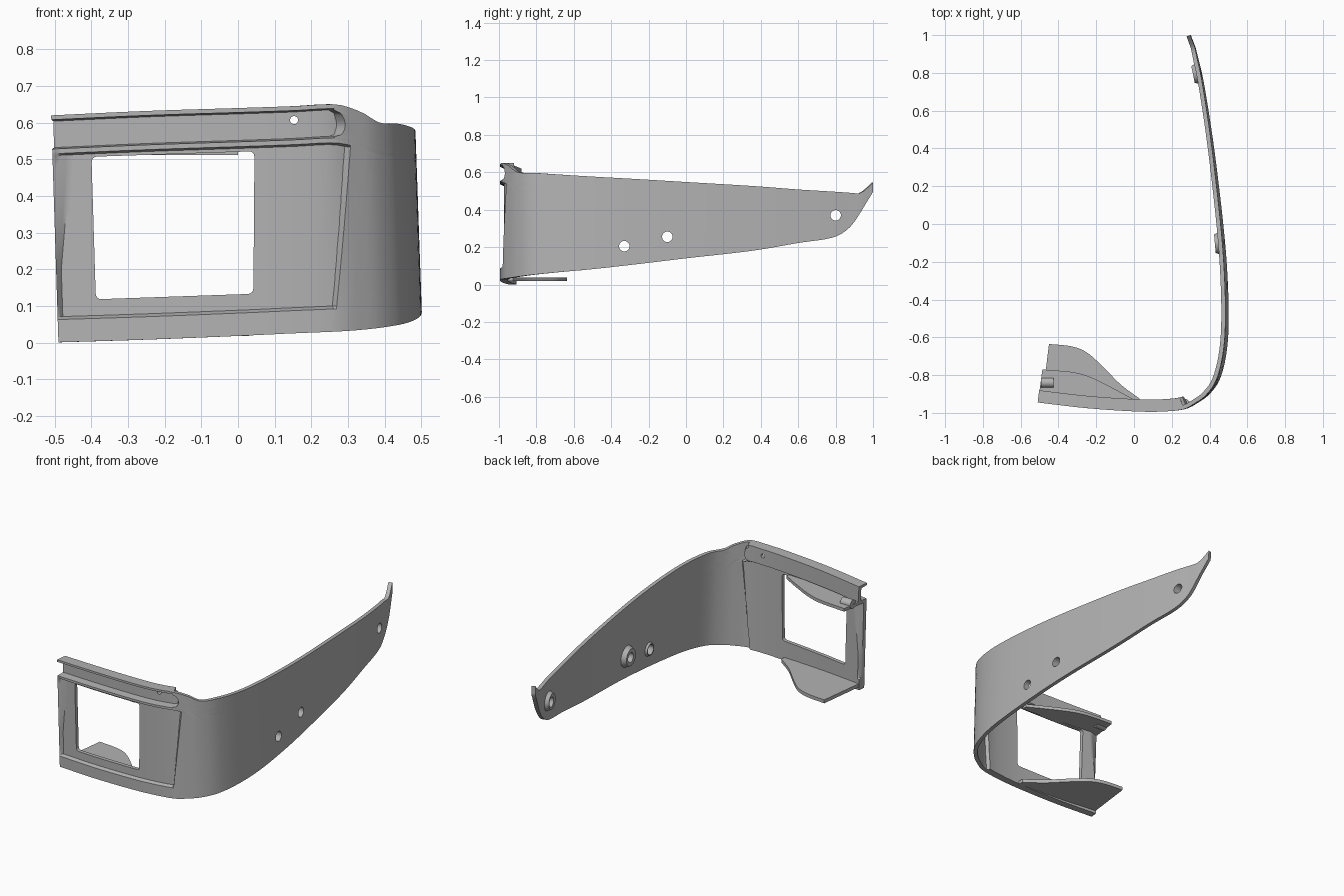
import bpy, bmesh, math
from mathutils import Vector

if "Cube" in bpy.data.objects:
    bpy.data.objects.remove(bpy.data.objects["Cube"])

grey = bpy.data.materials.new("primer_grey")
grey.use_nodes = True
grey.diffuse_color = (0.45, 0.45, 0.45, 1)
grey.node_tree.nodes["Principled BSDF"].inputs["Base Color"].default_value = grey.diffuse_color


def finish(bm, name):
    bmesh.ops.recalc_face_normals(bm, faces=bm.faces)
    mesh = bpy.data.meshes.new(name)
    bm.to_mesh(mesh)
    bm.free()
    mesh.materials.append(grey)
    obj = bpy.data.objects.new(name, mesh)
    bpy.context.collection.objects.link(obj)
    return obj


def select(obj):
    bpy.ops.object.select_all(action='DESELECT')
    obj.select_set(True)
    bpy.context.view_layer.objects.active = obj


def smooth(obj):
    select(obj)
    bpy.ops.object.shade_smooth_by_angle(angle=math.radians(35))


def spline(points, steps):
    """Catmull-Rom curve through points of any dimension."""
    pts = [Vector(p) for p in points]
    pts = [pts[0] * 2 - pts[1]] + pts + [pts[-1] * 2 - pts[-2]]
    out = []
    for a, b, c, d in zip(pts, pts[1:], pts[2:], pts[3:]):
        for k in range(steps):
            t = k / steps
            out.append(b + (c - a) * (t / 2) + (a * 2 - b * 5 + c * 4 - d) * (t * t / 2)
                       + (b * 3 - a - c * 3 + d) * (t ** 3 / 2))
    return out + [pts[-2]]


def prism(name, outline, low, high, along_y=False, radius=0):
    """Extrude an outline along z (or y), optionally rounding its corners."""
    bm = bmesh.new()
    place = (lambda u, v, w: (u, w, v)) if along_y else (lambda u, v, w: (u, v, w))
    ends = [[bm.verts.new(place(p[0], p[1], w)) for p in outline] for w in (low, high)]
    count = len(outline)
    for ring in ends:
        bm.faces.new(ring)
    for i in range(count):
        j = (i + 1) % count
        bm.faces.new((ends[0][i], ends[0][j], ends[1][j], ends[1][i]))
    if radius:
        edges = [bm.edges.get((ends[0][i], ends[1][i])) for i in range(count)]
        bmesh.ops.bevel(bm, geom=edges, offset=radius, segments=4, profile=0.5, affect='EDGES')
    return finish(bm, name)


def cone(name, centre, axis, r1, r2, depth):
    bm = bmesh.new()
    bmesh.ops.create_cone(bm, cap_ends=True, segments=32, radius1=r1, radius2=r2, depth=depth)
    turn = Vector((0, 0, 1)).rotation_difference(Vector(axis)).to_matrix()
    bmesh.ops.rotate(bm, verts=bm.verts, matrix=turn)
    bmesh.ops.translate(bm, verts=bm.verts, vec=centre)
    return finish(bm, name)


def cut(obj, cutter):
    mod = obj.modifiers.new("cut", 'BOOLEAN')
    mod.operation, mod.solver, mod.object = 'DIFFERENCE', 'EXACT', cutter
    select(obj)
    bpy.ops.object.modifier_apply(modifier=mod.name)


# Plan of the shell: x, y, bottom height, top height
plan = spline([
    (-.51, -.945, 0, .62), (-.25, -.975, .008, .632), (0, -.992, .018, .64),
    (.15, -.993, .025, .645), (.27, -.98, .03, .65), (.34, -.945, .035, .632),
    (.4, -.9, .042, .6), (.455, -.82, .052, .597), (.49, -.68, .066, .588),
    (.502, -.5, .082, .577), (.495, -.25, .11, .563), (.475, 0, .14, .548),
    (.435, .35, .18, .527), (.4, .6, .222, .508), (.37, .78, .25, .497),
    (.35, .87, .3, .491), (.338, .93, .38, .488), (.328, .96, .43, .507),
    (.315, 1, .495, .545)], 10)
lengths = [0]
for a, b in zip(plan, plan[1:]):
    lengths.append(lengths[-1] + (b.xy - a.xy).length)
total = lengths[-1]


def along(s):
    """Plan point and inward direction at distance s."""
    i = 0
    while i < len(plan) - 2 and lengths[i + 1] < s:
        i += 1
    a, b = plan[i], plan[i + 1]
    t = (s - lengths[i]) / (lengths[i + 1] - lengths[i])
    d = (b.xy - a.xy).normalized()
    return a.lerp(b, t), Vector((-d.y, d.x))


def spread(a, b, n):
    return [a + (b - a) * i / n for i in range(n + 1)]


# Section of the front face: height and kind of each row
HEIGHT, PANEL_LOW, PANEL_HIGH, SLOT_LOW, SLOT_HIGH = .62, .07, .51, .532, .604
rows = [(0, "lip"), (.03, "lip"), (.062, "lip")]
rows += [(h, "panel") for h in spread(PANEL_LOW, PANEL_HIGH, 14)]
rows += [(.515, "lip"), (.528, "ridge")]
rows += [(h, "slot") for h in spread(SLOT_LOW, SLOT_HIGH, 12)]
rows += [(.608, "ridge"), (HEIGHT, "ridge")]
outer_depth = {"lip": 0, "panel": .02, "ridge": 0, "slot": .045}
inner_depth = {"lip": .042, "panel": .042, "ridge": .065, "slot": .065}
THICK = .022


def row_points(h, kind):
    """Outer and inner points of one row of the shell."""
    left = .02 * (1 - h / HEIGHT)
    crease = left + .012 + .035 * min(max((h - .2) / .3, 0), 1)
    if kind in ("lip", "panel"):
        end = .775 + .05 * (h - PANEL_LOW) / (PANEL_HIGH - PANEL_LOW)
    else:
        r = (SLOT_HIGH - SLOT_LOW) / 2
        end = .772 + math.sqrt(max(r * r - (h - SLOT_LOW - r) ** 2, 0))
    flap = spread(left, crease, 4)
    front = spread(crease + .012, end, 26)
    rest = spread(end + .008, total, 84)
    outer, inner = [], []
    for s in flap + front + rest:
        p, n = along(s)
        d, e = outer_depth[kind], inner_depth[kind]
        if s > end + .001:
            d, e = 0, THICK
        elif kind == "panel" and s <= crease:
            # end flap curls forward
            d *= (s - left) / (crease - left)
            e = d + THICK
        z = p.z + (p.w - p.z) * h / HEIGHT
        for depth, store in ((d, outer), (e, inner)):
            q = p.xy + n * depth
            lean = .035 * (z - .07) * max(-n.x, 0)
            store.append((q.x - lean, q.y, z))
    return outer, inner


# Shell as a closed solid
bm = bmesh.new()
grids = ([], [])
for row in rows:
    for grid, line in zip(grids, row_points(*row)):
        grid.append([bm.verts.new(p) for p in line])
outer, inner = grids
for grid in grids:
    for a, b in zip(grid, grid[1:]):
        for i in range(len(a) - 1):
            bm.faces.new((a[i], a[i + 1], b[i + 1], b[i]))
for k in (0, -1):
    a, b = outer[k], inner[k]
    for i in range(len(a) - 1):
        bm.faces.new((a[i], a[i + 1], b[i + 1], b[i]))
    for j in range(len(rows) - 1):
        bm.faces.new((outer[j][k], outer[j + 1][k], inner[j + 1][k], inner[j][k]))
shell = finish(bm, "bumper_shell")

# Window and bolt hole in the front face
cutters = [
    prism("window_cutter", [(-.388, .118), (.042, .133), (.045, .522), (-.4, .507)],
          -1.1, -.8, along_y=True, radius=.015),
    cone("bolt_cutter", (.153, -.95, .607), (0, 1, 0), .011, .011, .4)]
for cutter in cutters:
    cut(shell, cutter)

# Side mounting holes with raised bosses on the inside
bosses = []
for name, y, z, radius, rise in (("front", -.33, .205, .045, .012),
                                 ("middle", -.1, .255, .066, .028),
                                 ("rear", .8, .37, .06, .022)):
    s = next(l for l, p in zip(lengths, plan) if p.y >= y and p.x > .3)
    p, n = along(s)
    x = p.x + (y - p.y) * n.y / -n.x - .035 * (z - .07)
    axis = Vector((n.x, n.y, 0))
    depth = rise + .01
    centre = Vector((x, y, z)) + axis * (THICK - .01 + depth / 2)
    boss = cone(name + "_mount_boss", centre, axis, radius, radius * .75, depth)
    hole = cone(name + "_hole_cutter", (x, y, z), (1, 0, 0), .028, .028, .3)
    cut(shell, hole)
    cut(boss, hole)
    cutters.append(hole)
    bosses.append(boss)
for cutter in cutters:
    bpy.data.objects.remove(cutter)

# Lower shelf and upper shelf reaching back from the front face
lower_edge = spline([(-.45, -.635), (-.33, -.648), (-.25, -.68), (-.17, -.75),
                     (-.07, -.85), (.03, -.925)], 6)
lower = prism("lower_shelf", [(-.485, -.92)] + lower_edge + [(.03, -.96)], .018, .038)
upper_edge = spline([(-.485, -.77), (-.32, -.785), (-.22, -.815), (-.1, -.875), (0, -.93)], 6)
upper = prism("upper_shelf", [(-.505, -.92)] + upper_edge + [(0, -.96)], .512, .53)

# Clip barrel on the upper shelf
barrel = cone("clip_barrel", (-.46, -.84, .53), (1, 0, 0), .026, .026, .065)

for obj in [shell, lower, upper, barrel] + bosses:
    smooth(obj)
